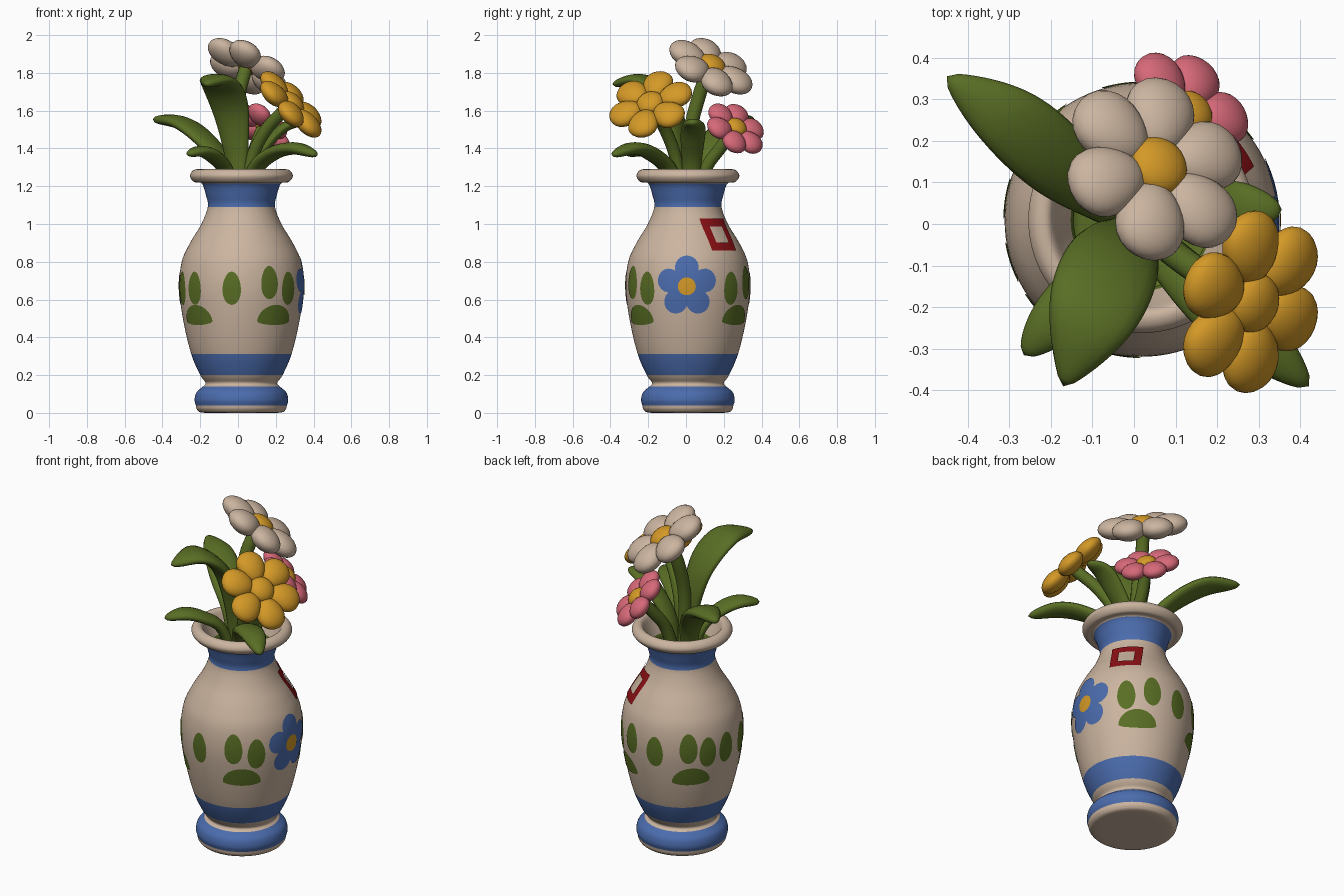
import bpy, bmesh, math
from mathutils import Vector, Matrix

if "Cube" in bpy.data.objects:
    bpy.data.objects.remove(bpy.data.objects["Cube"])

CX, CY = 0.018, 0.01          # vase axis


def mat(name, r, g, b):
    m = bpy.data.materials.new(name)
    m.diffuse_color = (r, g, b, 1)
    m.use_nodes = True
    m.node_tree.nodes["Principled BSDF"].inputs["Base Color"].default_value = m.diffuse_color
    return m


CREAM = mat("cream", 0.60, 0.46, 0.35)
BLUE = mat("blue", 0.07, 0.15, 0.42)
GREEN = mat("leaf green", 0.10, 0.155, 0.018)
YELLOW = mat("golden yellow", 0.66, 0.32, 0.02)
PINK = mat("pink", 0.68, 0.14, 0.19)
RED = mat("dark red", 0.26, 0.005, 0.007)


def finish(name, bm, mats):
    bmesh.ops.remove_doubles(bm, verts=bm.verts, dist=1e-5)
    bmesh.ops.recalc_face_normals(bm, faces=bm.faces)
    for f in bm.faces:
        f.smooth = True
    me = bpy.data.meshes.new(name)
    bm.to_mesh(me)
    bm.free()
    for m in mats:
        me.materials.append(m)
    ob = bpy.data.objects.new(name, me)
    bpy.context.collection.objects.link(ob)
    return ob


def spline(pts, n):
    """Catmull-Rom curve through the points."""
    p = [Vector(q) for q in pts]
    p = [2 * p[0] - p[1]] + p + [2 * p[-1] - p[-2]]
    out = []
    for i in range(1, len(p) - 2):
        a, b, c, d = p[i - 1:i + 3]
        for k in range(n):
            t = k / n
            out.append(0.5 * (2 * b + (c - a) * t + (2 * a - 5 * b + 4 * c - d) * t * t
                              + (3 * b - a - 3 * c + d) * t ** 3))
    return out + [p[-2]]


# ---- vase: lathed profile (radius, height), bands coloured by height
OUTER = [(0, 0), (.12, 0), (.21, .002), (.235, .018), (.241, .04), (.248, .07), (.237, .11),
         (.203, .14), (.19, .16), (.218, .2), (.266, .313), (.308, .49), (.329, .66),
         (.316, .8), (.272, .9), (.212, 1.0), (.178, 1.09), (.187, 1.15), (.21, 1.215),
         (.25, 1.222), (.272, 1.252), (.26, 1.28), (.235, 1.29)]
INNER = [(.215, 1.278), (.195, 1.23), (.165, 1.16), (.15, 1.13), (0, 1.13)]
N, SEG = 5, 96
prof = spline(OUTER + INNER, N)
outer_end = (len(OUTER) - 1) * N
bm = bmesh.new()
rings = []
for q in prof:
    rings.append([bm.verts.new((CX + max(q[0], 0) * math.cos(2 * math.pi * j / SEG),
                                CY + max(q[0], 0) * math.sin(2 * math.pi * j / SEG), max(q[1], 0)))
                  for j in range(SEG)])
for i in range(len(rings) - 1):
    z = (prof[i][1] + prof[i + 1][1]) / 2
    band = i < outer_end and (.04 < z < .14 or .2 < z < .313 or 1.09 < z < 1.215)
    inside = i > outer_end and z < 1.17          # dark mass of stems at the mouth
    for j in range(SEG):
        k = (j + 1) % SEG
        f = bm.faces.new((rings[i][j], rings[i][k], rings[i + 1][k], rings[i + 1][j]))
        f.material_index = 1 if band else 2 if inside else 0
finish("vase", bm, [CREAM, BLUE, GREEN])

body = [q for q in prof[:outer_end] if .15 < q[1] < 1.2]


def radius(z):
    for a, b in zip(body, body[1:]):
        if a[1] <= z <= b[1]:
            return a[0] + (b[0] - a[0]) * (z - a[1]) / (b[1] - a[1])
    return .2


# ---- painted details: thin plates wrapped on the vase wall
def plate(name, az, z0, outline, m, off=.003, hole=0.0):
    bm = bmesh.new()
    steps, n = 6, len(outline)
    rows = []
    for s in range(steps + 1):
        k = hole + (1 - hole) * s / steps
        row = []
        for u, v in outline:
            z = z0 + v * k
            r = radius(z)
            a = math.radians(az) + u * k / r
            row.append(bm.verts.new((CX + (r + off) * math.cos(a), CY + (r + off) * math.sin(a), z)))
        rows.append(row)
    for s in range(steps):
        for j in range(n):
            k = (j + 1) % n
            bm.faces.new((rows[s][j], rows[s][k], rows[s + 1][k], rows[s + 1][j]))
    finish(name, bm, [m])


def polar(fn, n=60):
    return [fn(2 * math.pi * i / n) for i in range(n)]


def five_petals(a, d=.1, r=.063):
    step = 2 * math.pi / 5
    p = (a - math.pi / 2 + step / 2) % step - step / 2
    q = d * math.cos(p) + math.sqrt(max(r * r - (d * math.sin(p)) ** 2, 0))
    return q * math.cos(a), q * math.sin(a)


def square(a, h=.085):
    k = h / max(abs(math.cos(a)), abs(math.sin(a)))
    return k * math.cos(a), k * math.sin(a)


upright = polar(lambda a: (.049 * math.cos(a) * (1 - .1 * math.sin(a)), .088 * math.sin(a)), 32)
dome = polar(lambda a: (.104 * math.cos(a), math.sin(a) * (.085 if math.sin(a) > 0 else .022)), 32)
plate("painted_flower", -1, .67, polar(five_petals), BLUE)
plate("painted_flower_center", -1, .67, polar(lambda a: (.047 * math.cos(a), .047 * math.sin(a)), 32),
      YELLOW, .006)
for i, az in enumerate((261, 297, 319, 44, 69, 98, 131, 150, 171, 198, 221)):
    plate(f"painted_leaf_{i}", az, .69 if az in (297, 69, 131) else .66, upright, GREEN)
for i, az in enumerate((305, 55, 134, 221)):
    plate(f"painted_low_leaf_{i}", az, .487, dome, GREEN)
plate("red_patch", 42, .945, polar(square, 64), RED, .006, .5)


# ---- leaves and stems: flattened tubes swept along a path
def sweep(name, pts, width, thick, leaf):
    path = spline(pts, 10)
    d = path[-1] - path[0]
    side = Vector((-d.y, d.x, 0)).normalized()
    bm = bmesh.new()
    rows, n = [], 16
    for i, p in enumerate(path):
        t = i / (len(path) - 1)
        tan = (path[min(i + 1, len(path) - 1)] - path[max(i - 1, 0)]).normalized()
        up = tan.cross(side).normalized()
        w, h = width, thick
        if leaf:
            tip = math.sqrt(max(1 - t ** 9, 0))
            w = (.04 + (width - .04) * math.sin(math.pi * t ** 1.5)) * tip
            h = thick * tip
        rows.append([bm.verts.new(p + side * w * math.cos(2 * math.pi * j / n)
                                  + up * h * math.sin(2 * math.pi * j / n)) for j in range(n)])
    for a, b in zip(rows, rows[1:]):
        for j in range(n):
            k = (j + 1) % n
            bm.faces.new((a[j], a[k], b[k], b[j]))
    bm.faces.new(rows[0])
    finish(name, bm, [GREEN])


sweep("tall_front_leaf", [(.01, -.02, 1.05), (-.01, -.03, 1.38), (-.045, -.085, 1.62),
                          (-.105, -.22, 1.755), (-.17, -.39, 1.74)], .12, .036, True)
sweep("back_left_leaf", [(-.02, .01, 1.05), (-.07, .06, 1.3), (-.17, .14, 1.44),
                         (-.3, .25, 1.535), (-.45, .355, 1.555)], .092, .036, True)
sweep("front_left_leaf", [(0, 0, 1.05), (-.06, -.07, 1.27), (-.12, -.15, 1.35),
                          (-.19, -.23, 1.385), (-.265, -.315, 1.37)], .066, .03, True)
sweep("front_right_leaf", [(.03, -.02, 1.05), (.08, -.08, 1.27), (.18, -.18, 1.37),
                           (.3, -.28, 1.4), (.42, -.39, 1.365)], .072, .034, True)
sweep("right_leaf", [(.03, .02, 1.05), (.08, .03, 1.3), (.17, .035, 1.44),
                     (.26, .04, 1.52), (.355, .035, 1.54)], .066, .028, True)
sweep("white_flower_stem", [(0, .02, 1.05), (-.005, .02, 1.45), (.005, .07, 1.68), (.04, .125, 1.82)],
      .036, .036, False)
sweep("yellow_flower_stem", [(.03, -.01, 1.05), (.07, -.05, 1.33), (.15, -.11, 1.5), (.27, -.185, 1.625)],
      .033, .033, False)
sweep("pink_flower_stem", [(.03, .04, 1.05), (.06, .1, 1.28), (.09, .18, 1.4), (.125, .255, 1.495)],
      .033, .033, False)


# ---- flower heads: six puffy petals and a domed center
def flower(name, center, normal, phase, dist, size, disc, lift, petal_mat):
    nz = Vector(normal).normalized()
    ex = (Vector((1, 0, 0)) - nz * nz.x).normalized()
    ey = nz.cross(ex)
    frame = Matrix((ex, ey, nz)).transposed().to_4x4()
    frame.translation = center
    bm = bmesh.new()
    for k in range(6):
        vs = bmesh.ops.create_uvsphere(bm, u_segments=24, v_segments=14, radius=1)["verts"]
        turn = Matrix.Rotation(math.radians(phase + 60 * k), 4, 'Z')
        for v in vs:
            x, y, z = v.co
            v.co = frame @ turn @ Vector((dist + size[0] * x, size[1] * y * (1 + .15 * x), size[2] * z))
    before = set(bm.faces)
    vs = bmesh.ops.create_uvsphere(bm, u_segments=28, v_segments=14, radius=1)["verts"]
    for v in vs:
        v.co = frame @ Vector((disc * v.co.x, disc * v.co.y, lift + disc * .6 * v.co.z))
    for f in bm.faces:
        if f not in before:
            f.material_index = 1
    finish(name, bm, [petal_mat, YELLOW])


flower("white_flower", (.05, .132, 1.83), (.44, .40, .80), 25, .142, (.102, .087, .06), .074, .018, CREAM)
flower("yellow_flower", (.28, -.187, 1.633), (.68, -.25, .68), 30, .138, (.092, .08, .05), .073, .012, YELLOW)
flower("pink_flower", (.13, .262, 1.505), (.58, .48, .64), 20, .107, (.071, .066, .044), .055, .016, PINK)
